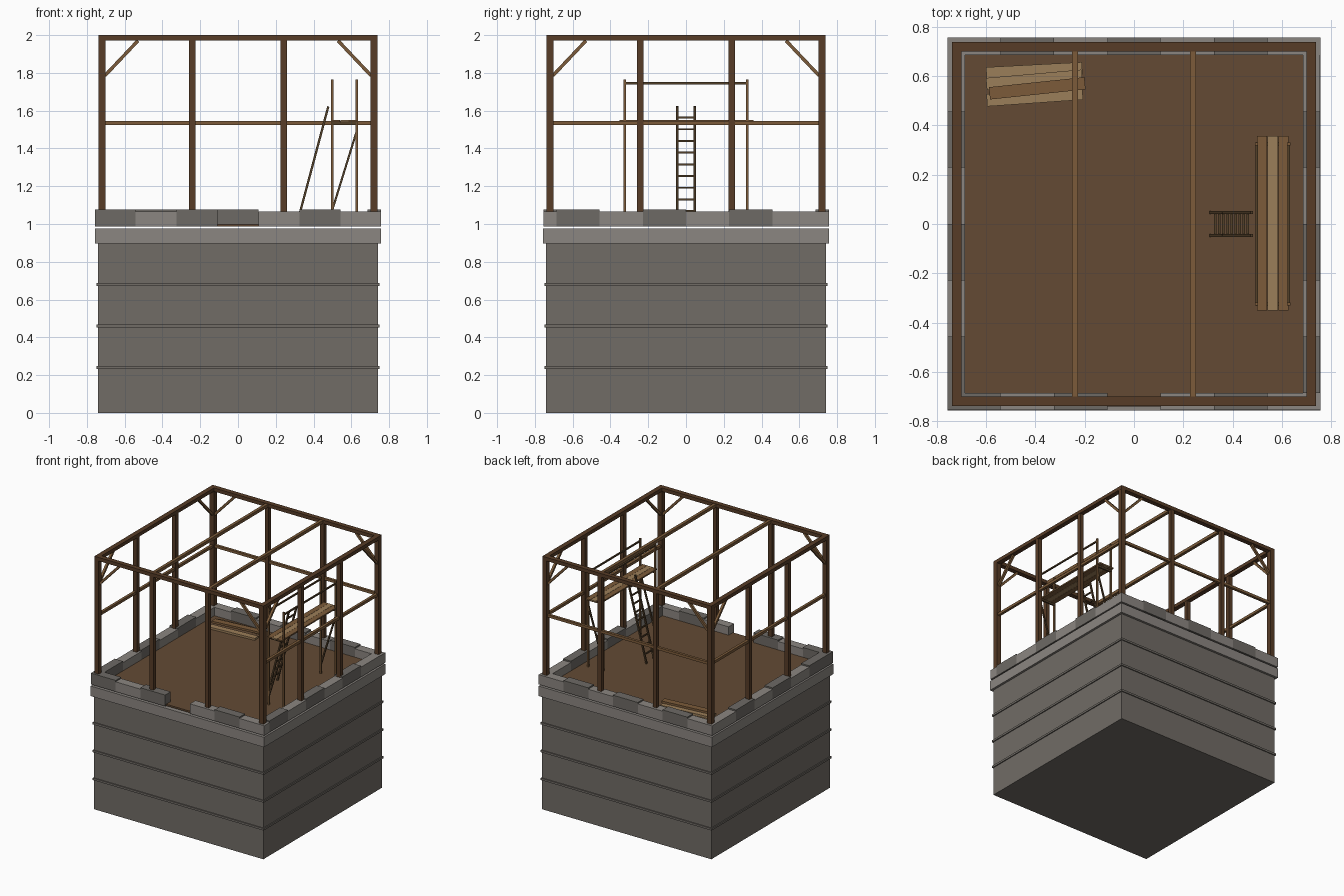
import bpy, math
from mathutils import Vector, Matrix

if "Cube" in bpy.data.objects:
    bpy.data.objects.remove(bpy.data.objects["Cube"])


def material(name, rgb):
    m = bpy.data.materials.new(name)
    m.diffuse_color = (*rgb, 1)
    m.use_nodes = True
    m.node_tree.nodes["Principled BSDF"].inputs["Base Color"].default_value = m.diffuse_color
    return m


STONE = material("stone", (0.165, 0.15, 0.133))
DARK = material("dark_stone", (0.155, 0.144, 0.13))
LIGHT = material("light_stone", (0.26, 0.24, 0.22))
FLOOR = material("floor_wood", (0.125, 0.068, 0.034))
TIMBER = material("timber", (0.095, 0.045, 0.02))
RAIL = material("rail_wood", (0.2, 0.105, 0.042))
POLE = material("pole_wood", (0.085, 0.05, 0.022))
PLANK = material("plank_wood", (0.33, 0.21, 0.1))


def mesh_box(name, mat, matrix):
    """Unit cube placed with a transform matrix."""
    v = [matrix @ Vector((x, y, z)) for x in (-.5, .5) for y in (-.5, .5) for z in (-.5, .5)]
    f = [(0, 1, 3, 2), (4, 6, 7, 5), (0, 4, 5, 1), (2, 3, 7, 6), (0, 2, 6, 4), (1, 5, 7, 3)]
    me = bpy.data.meshes.new(name)
    me.from_pydata(v, [], f)
    me.materials.append(mat)
    ob = bpy.data.objects.new(name, me)
    bpy.context.collection.objects.link(ob)
    return ob


def box(name, mat, lo, hi):
    lo, hi = Vector(lo), Vector(hi)
    return mesh_box(name, mat, Matrix.Translation((lo + hi) / 2) @ Matrix.Diagonal((*(hi - lo), 1)))


def beam(name, mat, a, b, w):
    """Square bar of width w from a to b."""
    a, b = Vector(a), Vector(b)
    d = b - a
    side = Vector((0, 0, 1)).cross(d)
    side = side.normalized() if side.length > 1e-6 else Vector((1, 0, 0))
    up = d.normalized().cross(side)
    rot = Matrix((side, up, d.normalized())).transposed().to_4x4()
    return mesh_box(name, mat, Matrix.Translation((a + b) / 2) @ rot @ Matrix.Diagonal((w, w, d.length, 1)))


def slab(name, mat, h, z0, z1):
    return box(name, mat, (-h, -h, z0), (h, h, z1))


# stone base, string courses, cornice, floor
slab("base_wall", STONE, 0.74, 0, 0.9)
for z in (0.24, 0.46, 0.68):
    slab("string_course", STONE, 0.748, z - 0.008, z + 0.008)
slab("cornice", LIGHT, 0.758, 0.897, 0.976)
slab("floor", FLOOR, 0.742, 0.987, 1.0)


# parapet blocks, with an opening at the front
def block(i, lo, hi):
    dark = i % 2 == 0
    box("parapet_block", DARK if dark else LIGHT, (*lo, 0.988), (*hi, 1.077 if dark else 1.066))


w = 1.516 / 7
for i in range(7):
    x0 = -0.758 + i * w
    tone = i if i < 3 else i + 1
    if i != 3:
        block(tone, (x0, -0.755), (x0 + w, -0.686))
    block(i + 1, (x0, 0.686), (x0 + w, 0.757))
w = 1.372 / 6
for i in range(6):
    y0 = -0.686 + i * w
    block(i, (-0.758, y0), (-0.686, y0 + w))
    block(i, (0.686, y0), (0.756, y0 + w))

# timber posts
P, M = 0.72, 0.242
for s in (-1, 1):
    for t in (-1, 1):
        beam("corner_post", TIMBER, (s * P, t * P, 1.0), (s * P, t * P, 1.975), 0.037)
        beam("mid_post", TIMBER, (s * M, t * P, 1.0), (s * M, t * P, 1.975), 0.033)
        beam("mid_post", TIMBER, (s * P, t * M, 1.0), (s * P, t * M, 1.975), 0.033)
        # corner braces along both walls
        beam("corner_brace", RAIL, (s * 0.705, t * P, 1.785), (s * 0.53, t * P, 1.97), 0.018)
        beam("corner_brace", RAIL, (s * P, t * 0.705, 1.785), (s * P, t * 0.53, 1.97), 0.018)
    # top plates and ceiling joists
    box("top_plate", TIMBER, (-0.739, s * P - 0.019, 1.972), (0.739, s * P + 0.019, 2.0))
    box("top_plate", TIMBER, (s * P - 0.019, -0.701, 1.972), (s * P + 0.019, 0.701, 2.0))
    box("ceiling_joist", RAIL, (s * 0.24 - 0.012, -0.702, 1.974), (s * 0.24 + 0.012, 0.702, 1.998))
    # side mid rails
    beam("mid_rail", RAIL, (s * P, -0.71, 1.535), (s * P, 0.71, 1.535), 0.021)
beam("mid_rail", RAIL, (-0.71, P, 1.535), (0.71, P, 1.535), 0.021)

# scaffold
X0, X1, Y = 0.498, 0.628, 0.325
for x in (X0, X1):
    for y in (-Y, Y):
        beam("scaffold_pole", RAIL, (x, y, 1.0), (x, y, 1.765), 0.013)
    beam("scaffold_guard_rail", POLE, (x, -Y, 1.745), (x, Y, 1.745), 0.011)
for y in (-Y, Y):
    beam("scaffold_ledger", POLE, (X0, y, 1.532), (X1, y, 1.532), 0.014)
    beam("scaffold_brace", POLE, (X0, y, 1.07), (X1, y, 1.49), 0.011)
for i in range(3):
    x = 0.499 + i * 0.0435
    box("scaffold_plank", PLANK if i == 1 else RAIL, (x, -0.352, 1.54), (x + 0.042, 0.357, 1.551))

# ladder leaning on the scaffold
foot, head = Vector((0.312, 0, 1.0)), Vector((0.478, 0, 1.622))
for s in (-1, 1):
    off = Vector((0, s * 0.047, 0))
    beam("ladder_rail", POLE, foot + off, head + off, 0.012)
for i in range(9):
    p = foot.lerp(head, 0.11 + i * 0.0995)
    beam("ladder_rung", POLE, p - Vector((0, 0.047, 0)), p + Vector((0, 0.047, 0)), 0.01)

# loose planks stacked in the back left corner
for x, y, z, ang, mat in ((-0.405, 0.622, 1.009, 3, PLANK), (-0.403, 0.516, 1.009, 4, PLANK),
                          (-0.405, 0.585, 1.027, 5, PLANK), (-0.393, 0.551, 1.045, 6, RAIL)):
    mesh_box("loose_plank", mat, Matrix.Translation((x, y, z)) @
             Matrix.Rotation(math.radians(ang), 4, 'Z') @ Matrix.Diagonal((0.39, 0.05, 0.016, 1)))
